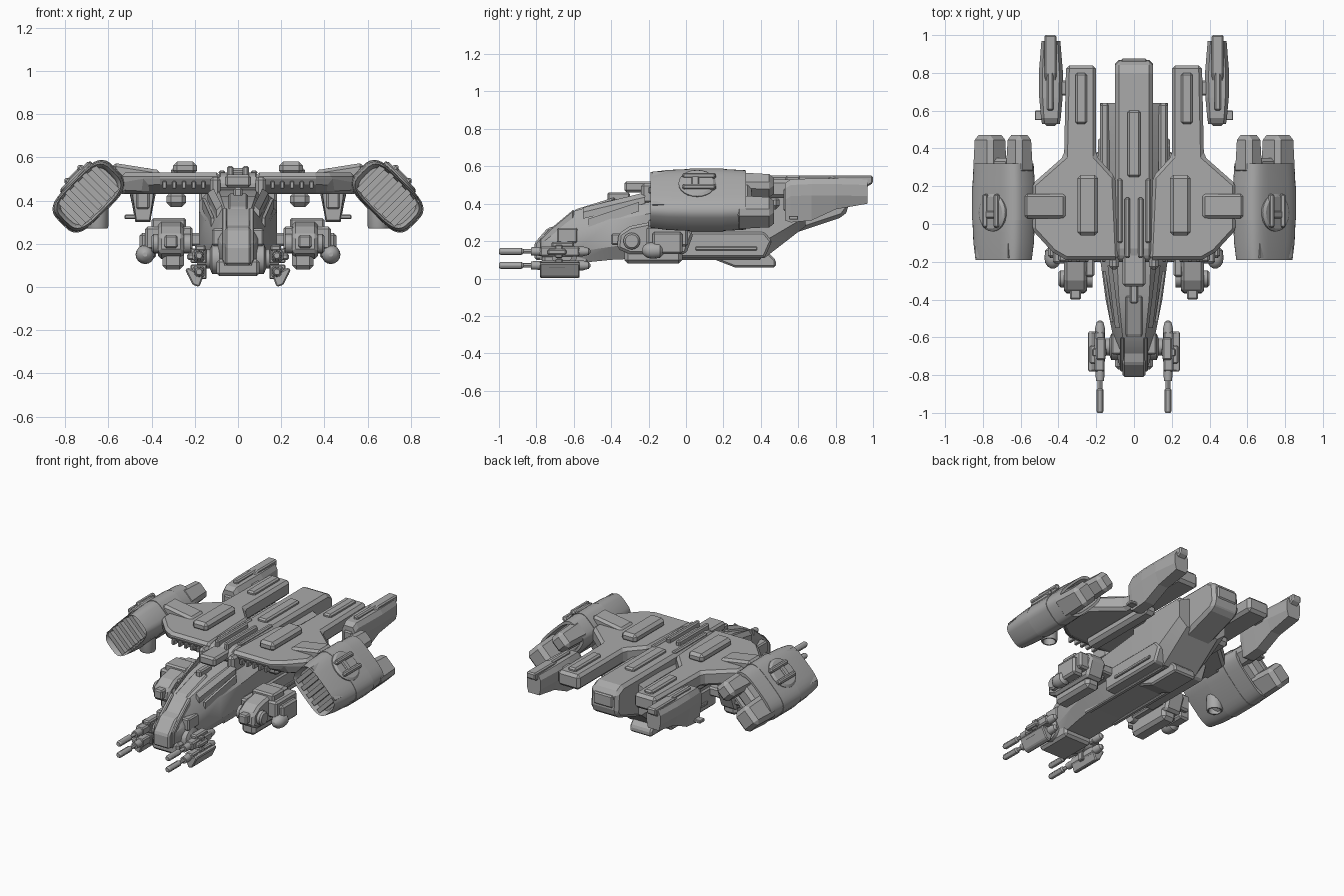
import bpy
import bmesh
from math import cos, sin, pi, copysign, sqrt

cube = bpy.data.objects.get("Cube")
if cube:
    bpy.data.objects.remove(cube)

grey = bpy.data.materials.new("hull_grey")
grey.use_nodes = True
grey.diffuse_color = (.4, .4, .4, 1)
grey.node_tree.nodes["Principled BSDF"].inputs["Base Color"].default_value = (.4, .4, .4, 1)


def loft(name, rings, mirror=False, bevel=0, smooth=False):
    """Skin a list of equal rings, cap both ends, optionally mirror across x."""
    bm = bmesh.new()
    loops = [[bm.verts.new(point) for point in ring] for ring in rings]
    for first, second in zip(loops, loops[1:]):
        for i in range(len(first)):
            bm.faces.new((first[i - 1], first[i], second[i], second[i - 1]))
    bm.faces.new(loops[0])
    bm.faces.new(loops[-1])
    bmesh.ops.recalc_face_normals(bm, faces=bm.faces)
    mesh = bpy.data.meshes.new(name)
    bm.to_mesh(mesh)
    bm.free()
    mesh.materials.append(grey)
    obj = bpy.data.objects.new(name, mesh)
    bpy.context.collection.objects.link(obj)
    if smooth:
        bpy.ops.object.select_all(action="DESELECT")
        obj.select_set(True)
        bpy.context.view_layer.objects.active = obj
        bpy.ops.object.shade_smooth_by_angle(angle=pi / 6)
    if mirror:
        obj.modifiers.new("mirror", "MIRROR")
    if bevel:
        modifier = obj.modifiers.new("bevel", "BEVEL")
        modifier.width = bevel
        modifier.segments = 1
        modifier.limit_method = "ANGLE"
    return obj


def place(axis, along, a, b):
    return {"x": (along, a, b), "y": (a, along, b), "z": (a, b, along)}[axis]


def prism(name, axis, span, outline, **options):
    return loft(name, [[place(axis, t, a, b) for a, b in outline] for t in span], **options)


def box(name, xs, ys, zs, **options):
    corners = [(xs[0], zs[0]), (xs[1], zs[0]), (xs[1], zs[1]), (xs[0], zs[1])]
    return prism(name, "y", ys, corners, **options)


def pair(name, xs, ys, zs, bevel=.008):
    return box(name, xs, ys, zs, mirror=True, bevel=bevel)


def rod(name, axis, centre, stops, sides=16):
    """Turned part: stops are (position along axis, radius)."""
    rings = []
    for t, radius in stops:
        angles = [2 * pi * i / sides for i in range(sides)]
        rings.append([place(axis, t, centre[0] + radius * cos(a),
                            centre[1] + radius * sin(a)) for a in angles])
    return loft(name, rings, mirror=True, smooth=True)


# Fuselage: y, half widths (low, middle, top), heights (bottom, low, high, top)
def hull_ring(y, low, mid, top, bottom, z_low, z_high, z_top):
    half = [(low, bottom), (mid, z_low), (mid, z_high), (top, z_top)]
    return [(x, y, z) for x, z in half] + [(-x, y, z) for x, z in reversed(half)]


loft("fuselage", [hull_ring(*row) for row in (
    (-.78, .06, .07, .05, .1, .13, .19, .2),
    (-.7, .07, .09, .06, .09, .13, .22, .27),
    (-.6, .08, .11, .06, .08, .14, .25, .36),
    (-.4, .1, .15, .08, .1, .17, .31, .42),
    (-.18, .12, .18, .09, .11, .2, .35, .45),
    (.42, .12, .18, .1, .11, .2, .42, .48),
    (.64, .12, .18, .1, .28, .33, .44, .48))], smooth=True)
prism("belly_skid", "x", (-.08, .08),
      [(.13, .11), (.26, .06), (.48, .06), (.48, .1), (.42, .16), (.13, .16)], bevel=.01)
prism("side_sponson", "x", (.1, .19),
      [(-.05, .11), (.42, .11), (.46, .2), (.42, .25), (-.05, .25)], mirror=True, bevel=.012)
pair("sponson_rail", (.18, .2), (.05, .38), (.15, .17), .004)
pair("belly_beam", (.09, .12), (-.32, .4), (.1, .13), .006)

# Nose, chin and windscreen
box("nose_chin", (-.1, .1), (-.77, -.52), (.05, .13), bevel=.015)
prism("nose_visor", "x", (-.06, .06),
      [(-.81, .1), (-.81, .19), (-.74, .27), (-.66, .29), (-.66, .1)], bevel=.01)
prism("visor_frame", "x", (.05, .075),
      [(-.78, .12), (-.78, .21), (-.72, .27), (-.6, .37), (-.6, .12)], mirror=True, bevel=.006)
pair("nose_cheek", (.06, .12), (-.69, -.58), (.19, .27))
prism("windscreen", "x", (-.045, .045),
      [(-.66, .29), (-.59, .37), (-.38, .435), (-.38, .36), (-.6, .25)], bevel=.008)
loft("canopy_rail", [[(x, y, z), (x + .025, y, z - .025), (x + .025, y, z - .06), (x, y, z - .03)]
                     for x, y, z in ((.075, -.55, .38), (.115, -.22, .46))], mirror=True)
loft("canopy_strip", [[(x, y, z), (x + .015, y, z), (x + .015, y, z - .05), (x, y, z - .05)]
                      for x, y, z in ((.11, -.52, .32), (.15, -.25, .41))], mirror=True)
box("canopy_hump", (-.02, .02), (-.42, -.3), (.4, .46), bevel=.008)

# Dorsal spine
prism("spine", "x", (-.1, .1),
      [(-.2, .44), (-.2, .5), (-.15, .53), (.8, .53), (.86, .5), (.87, .37), (.84, .33),
       (.6, .25), (.42, .25)], bevel=.02)
box("spine_head", (-.06, .06), (-.33, -.14), (.46, .52), bevel=.012)
pair("spine_sight", (.02, .05), (-.18, .14), (.51, .56))
box("spine_ridge", (-.035, .035), (.25, .6), (.52, .55), bevel=.01)
pair("spine_edge", (.06, .09), (-.1, .24), (.52, .54))
pair("intake_shoulder", (.08, .13), (-.24, -.1), (.4, .51), .015)
pair("tail_duct", (.13, .18), (.2, .64), (.36, .47), .012)
box("tail_plate", (-.07, .07), (.84, .875), (.4, .48), bevel=.008)

# Wings with rear booms, undercut along the leading edge
wing_outline = [(.08, -.19), (.36, -.19), (.43, -.15), (.54, -.03), (.54, .21), (.37, .36),
                (.36, .84), (.2, .84), (.2, .36), (.1, .25)]
loft("wing", [[(x, max(y, front), z) for x, y in wing_outline]
              for z, front in ((.43, -.1), (.485, -.19), (.53, -.19))], mirror=True, bevel=.018)
prism("wing_arm", "y", (.03, .16),
      [(.34, .43), (.58, .43), (.58, .575), (.36, .54)], mirror=True, bevel=.015)
pair("wing_ridge", (.19, .3), (-.06, .26), (.52, .58), .018)
pair("boom_ridge", (.25, .31), (.53, .8), (.52, .55), .01)
pair("boom_keel", (.24, .33), (-.06, .5), (.37, .44), .02)
for i in range(5):
    x = .15 + i * .045
    pair("leading_tooth", (x, x + .02), (-.2, -.1), (.455, .49), .004)


# Tail pods, narrowing downwards
def tail_ring(y, wide, narrow, bottom, top):
    shape = [(-narrow, bottom), (narrow, bottom), (wide, top - .09), (wide, top - .03),
             (wide * .7, top), (-wide * .7, top), (-wide, top - .03), (-wide, top - .09)]
    return [(.44 + x, y, z) for x, z in shape]


loft("tail_pod", [tail_ring(*row) for row in (
    (.53, .047, .03, .31, .51), (.56, .052, .035, .3, .53), (.67, .062, .035, .31, .535),
    (.8, .064, .035, .37, .535), (.97, .05, .04, .4, .53))], mirror=True)
prism("tail_strake", "x", (.41, .475),
      [(.72, .52), (.8, .55), (1, .55), (1, .51), (.95, .48)], mirror=True, bevel=.008)
pair("tail_pod_ridge", (.425, .46), (.6, .92), (.52, .55))
pair("tail_pod_intake", (.41, .47), (.52, .56), (.36, .48))
pair("tail_pod_strut", (.34, .4), (.68, .76), (.45, .51))
pair("tail_pod_fin", (.47, .525), (.55, .6), (.315, .335), .004)


# Tilted engine nacelles: u runs down and outward, v runs up and outward
def tilted(u, v, y):
    return (.69 + (u + v) / sqrt(2), y, .42 + (v - u) / sqrt(2))


def nacelle_ring(y, scale, sides=32):
    def soft(value):
        return copysign(abs(value) ** .55, value)
    angles = [2 * pi * i / sides for i in range(sides)]
    return [tilted(.18 * scale * soft(cos(a)), .105 * scale * soft(sin(a)), y) for a in angles]


def tilted_box(name, us, vs, ys, end=1, **options):
    middle = [sum(us) / 2, sum(vs) / 2]
    rings = []
    for y, size in zip(ys, (1, end)):
        corners = [(us[0], vs[0]), (us[1], vs[0]), (us[1], vs[1]), (us[0], vs[1])]
        rings.append([tilted(middle[0] + (u - middle[0]) * size,
                             middle[1] + (v - middle[1]) * size, y) for u, v in corners])
    return loft(name, rings, mirror=True, **options)


loft("nacelle", [nacelle_ring(*row) for row in (
    (-.14, .78), (-.175, .82), (-.19, .88), (-.1, .95), (.02, .98), (.02, 1), (.2, 1),
    (.2, .98), (.32, .94), (.32, .8), (.27, .7))], mirror=True, smooth=True)
for u in (-.11, -.055, 0, .055, .11):
    tilted_box("intake_slat", (u - .014, u + .014), (-.075, .09), (-.18, -.08))
tilted_box("upper_exhaust_cover", (-.175, -.05), (-.07, .06), (.26, .47), .87, bevel=.025)
tilted_box("lower_exhaust_cover", (.02, .175), (-.07, .08), (.26, .47), .9, bevel=.025)
tilted_box("exhaust_core", (-.1, .1), (-.06, .06), (.2, .35), .8, bevel=.02)
disc = []
for lift, radius in ((.08, .1), (.108, .1), (.118, .085)):
    turns = [2 * pi * i / 24 for i in range(24)]
    disc.append([tilted(-.02 + radius * cos(a), lift, .06 + radius * sin(a)) for a in turns])
loft("nacelle_disc", disc, mirror=True, smooth=True)
for u in (-.065, .02):
    tilted_box("disc_bar", (u - .015, u + .015), (.1, .135), (-.02, .16), bevel=.01)
tilted_box("disc_bridge", (-.06, .02), (.1, .127), (.03, .07), bevel=.006)
rod("lift_nozzle", "z", (.65, -.02), [(.4, .05), (.28, .05), (.27, .046), (.27, .038), (.32, .035)])

# Underslung equipment pods
prism("pod_body", "x", (.25, .37),
      [(-.37, .16), (-.36, .24), (-.3, .28), (-.2, .3), (0, .3), (.04, .24), (0, .13), (-.3, .13)],
      mirror=True, bevel=.015)
pair("pod_front_sensor", (.28, .34), (-.4, -.3), (.18, .24))
pair("pod_lower_box", (.25, .35), (-.33, -.02), (.08, .19), .02)
pair("pod_outer_box", (.35, .43), (-.21, .01), (.17, .28), .012)
pair("pod_outer_clamp", (.38, .455), (-.18, -.02), (.13, .25), .012)
pair("pod_top_band", (.24, .4), (-.2, -.08), (.24, .32), .01)
pair("pod_inner_box", (.21, .26), (-.28, -.02), (.17, .28), .01)
pair("pod_pylon", (.12, .28), (-.2, .02), (.19, .25), .01)
rod("pod_hub", "x", (-.29, .2), [(.22, .045), (.39, .045), (.4, .035)])
rod("pod_tank", "y", (.43, .15),
    [(-.235, .01), (-.225, .027), (-.205, .04), (-.18, .044), (-.14, .04), (-.12, .02)])

# Twin nose guns on each side
rod("gun_pivot", "x", (-.65, .13), [(.05, .07), (.12, .07), (.13, .045), (.19, .045)])
for height in (.145, .07):
    rod("gun_barrel", "y", (.18, height),
        [(-1, .013), (-.99, .019), (-.88, .019), (-.87, .012), (-.83, .012), (-.83, .022),
         (-.7, .026), (-.55, .026), (-.52, .018), (-.51, .006)], sides=12)
    pair("gun_receiver", (.155, .21), (-.78, -.57), (height - .026, height + .026))
    pair("gun_feed", (.2, .235), (-.74, -.64), (height - .02, height + .012))
    pair("gun_clamp", (.145, .22), (-.7, -.66), (height - .034, height + .034), .005)
pair("gun_cover", (.15, .2), (-.72, -.6), (.165, .195))
prism("gun_fin", "y", (-.78, -.57),
      [(.16, .05), (.175, .01), (.18, 0), (.21, .01), (.245, .08), (.23, .09)],
      mirror=True, bevel=.006)
